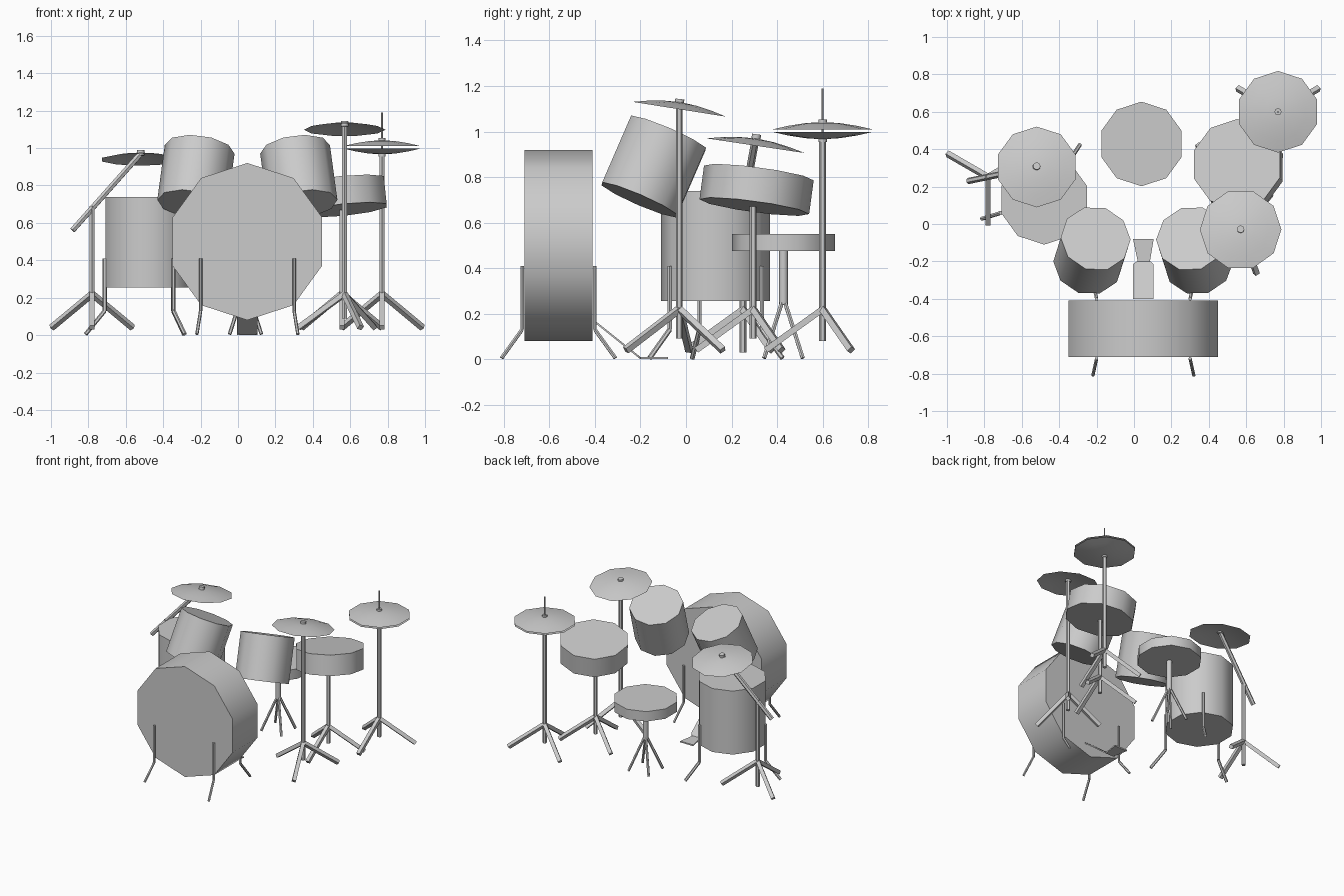
import bpy, bmesh, math
from mathutils import Vector, Matrix

if "Cube" in bpy.data.objects:
    bpy.data.objects.remove(bpy.data.objects["Cube"])

UP = Vector((0, 0, 1))


def finish(name, bm):
    bmesh.ops.recalc_face_normals(bm, faces=bm.faces)
    me = bpy.data.meshes.new(name)
    bm.to_mesh(me)
    bm.free()
    ob = bpy.data.objects.new(name, me)
    bpy.context.collection.objects.link(ob)
    bpy.ops.object.select_all(action='DESELECT')
    ob.select_set(True)
    bpy.context.view_layer.objects.active = ob
    bpy.ops.object.shade_smooth_by_angle(angle=math.radians(50))
    return ob


def add_cyl(bm, a, b, r, sides=6, turn=0):
    """Capped cylinder from point a to point b."""
    a, b = Vector(a), Vector(b)
    d = b - a
    m = (Matrix.Translation((a + b) / 2) @ UP.rotation_difference(d).to_matrix().to_4x4()
         @ Matrix.Rotation(math.radians(turn), 4, 'Z'))
    bmesh.ops.create_cone(bm, cap_ends=True, segments=sides, radius1=r, radius2=r,
                          depth=d.length, matrix=m)


def cyl(name, a, b, r, sides=10, turn=0):
    bm = bmesh.new()
    # create_cone starts at +y or +x depending on version: normalise to +y
    add_cyl(bm, (0, 0, 0), (0, 0, 1), 1, sides)
    v = max(bm.verts, key=lambda p: p.co.y)
    fix = 0 if abs(v.co.y - 1) < 1e-4 else 18
    bm.clear()
    add_cyl(bm, a, b, r, sides, turn + fix)
    return finish(name, bm)


def polar(c, r, deg, z):
    t = math.radians(deg)
    return Vector((c[0] + r * math.cos(t), c[1] + r * math.sin(t), z))


def stand(name, c, top, first, bottom=0.09):
    """Pole with three splayed feet."""
    bm = bmesh.new()
    add_cyl(bm, (*c, bottom), (*c, top), 0.015)
    for k in range(3):
        add_cyl(bm, (*c, 0.22), polar(c, 0.25, first + 120 * k, 0.04), 0.019, 4, 45)
    return finish(name, bm)


def cymbal(name, c, tilt=0, turn=0, flip=1, r=0.218):
    """Shallow ten-sided dome with its rim at c."""
    bm = bmesh.new()
    rings = []
    for f, h in ((1, 0), (0.7, 0.015), (0.35, 0.027)):
        rings.append([bm.verts.new(polar((0, 0), r * f, 90 + turn + 36 * k, h * flip))
                      for k in range(10)])
    tip = bm.verts.new((0, 0, 0.032 * flip))
    for k in range(10):
        n = (k + 1) % 10
        for lo, hi in zip(rings, rings[1:]):
            bm.faces.new((lo[k], lo[n], hi[n], hi[k]))
        bm.faces.new((rings[-1][k], rings[-1][n], tip))
    bm.transform(Matrix.Translation(c) @ Matrix.Rotation(math.radians(tilt), 4, 'X'))
    return finish(name, bm)


def bent_leg(bm, a, knee, foot, r=0.009):
    add_cyl(bm, a, knee, r)
    add_cyl(bm, knee, foot, r)


# Bass drum and its four spurs
bm = bmesh.new()
add_cyl(bm, (0, 0, 0), (0, 0, 1), 1, 10)
bm.free()
bass = cyl("bass_drum", (0.05, -0.41, 0.5), (0.05, -0.71, 0.5), 0.42)
bm = bmesh.new()
for sx in (-1, 1):
    for sy in (-1, 1):
        x, y = 0.05 + 0.25 * sx, -0.56 + 0.16 * sy
        bent_leg(bm, (x, y, 0.41), (x, y, 0.13),
                 (x + 0.02 * sx, y + 0.09 * sy, 0.005))
finish("bass_drum_legs", bm)

# Kick pedal: sloped footboard and heel plate
bm = bmesh.new()
board = [(-0.005, -0.4, 0.17), (0.105, -0.4, 0.17), (0.105, -0.215, 0.022),
         (0.09, -0.2, 0.01), (0.015, -0.2, 0.01), (-0.005, -0.215, 0.022)]
heel = [(0.02, -0.2, 0.01), (0.085, -0.2, 0.01), (0.105, -0.08, 0.01), (-0.005, -0.08, 0.01)]
for pts in (board, heel):
    face = bm.faces.new([bm.verts.new(p) for p in pts])
    ext = bmesh.ops.extrude_face_region(bm, geom=[face], use_keep_orig=True)
    for v in ext["geom"]:
        if isinstance(v, bmesh.types.BMVert):
            v.co.z -= 0.01
finish("kick_pedal", bm)

# Floor tom and three bent legs
ft = (-0.48, 0.13)
cyl("floor_tom", (*ft, 0.255), (*ft, 0.738), 0.24)
bm = bmesh.new()
for a in (57, 197, 304):
    bent_leg(bm, polar(ft, 0.243, a, 0.41), polar(ft, 0.243, a, 0.13),
             polar(ft, 0.35, a, 0.005), 0.011)
finish("floor_tom_legs", bm)

# Rack toms, mirrored about the bass drum centre
for side, s in (("left", -1), ("right", 1)):
    cyl(side + "_rack_tom", (0.05 + 0.295 * s, -0.205, 0.70),
        (0.05 + 0.255 * s, -0.078, 0.993), 0.188, turn=18)

# Snare and stand
cyl("snare_drum", (0.565, 0.30, 0.67), (0.55, 0.32, 0.818), 0.243)
stand("snare_stand", (0.555, 0.295), 0.67, 30)

# Right crash cymbal
stand("crash_stand", (0.57, -0.03), 1.125, 290)
cymbal("crash_cymbal", (0.57, -0.03, 1.098), -9, 18)
cyl("crash_nut", (0.57, -0.03, 1.115), (0.57, -0.027, 1.143), 0.02, 8)

# Hi-hat: two facing cymbals, clutch and rod
hh = (0.77, 0.6)
stand("hi_hat_stand", hh, 0.98, 30, 0.08)
cymbal("hi_hat_top", (*hh, 1.01))
cymbal("hi_hat_bottom", (*hh, 0.998), flip=-1)
cyl("hi_hat_clutch", (*hh, 1.03), (*hh, 1.053), 0.019, 8)
cyl("hi_hat_seat", (*hh, 0.955), (*hh, 0.985), 0.019, 8)
cyl("hi_hat_rod", (*hh, 0.97), (*hh, 1.19), 0.005, 6)

# Left ride cymbal on a boom
stand("ride_stand", (-0.78, 0.25), 0.69, 30, 0.03)
cyl("ride_boom", (-0.885, 0.23, 0.56), (-0.525, 0.305, 0.965), 0.017, 6)
cymbal("ride_cymbal", (-0.52, 0.305, 0.938), -8.5)
cyl("ride_nut", (-0.52, 0.306, 0.96), (-0.52, 0.31, 0.988), 0.02, 8)

# Stool: seat, post and four legs
st = (0.04, 0.428)
cyl("stool_seat", (*st, 0.475), (*st, 0.55), 0.226)
bm = bmesh.new()
add_cyl(bm, (*st, 0.24), (*st, 0.48), 0.02, 8)
for k in range(4):
    add_cyl(bm, polar(st, 0.005, 45 + 90 * k, 0.26), polar(st, 0.12, 45 + 90 * k, 0.005), 0.01)
finish("stool_legs", bm)
